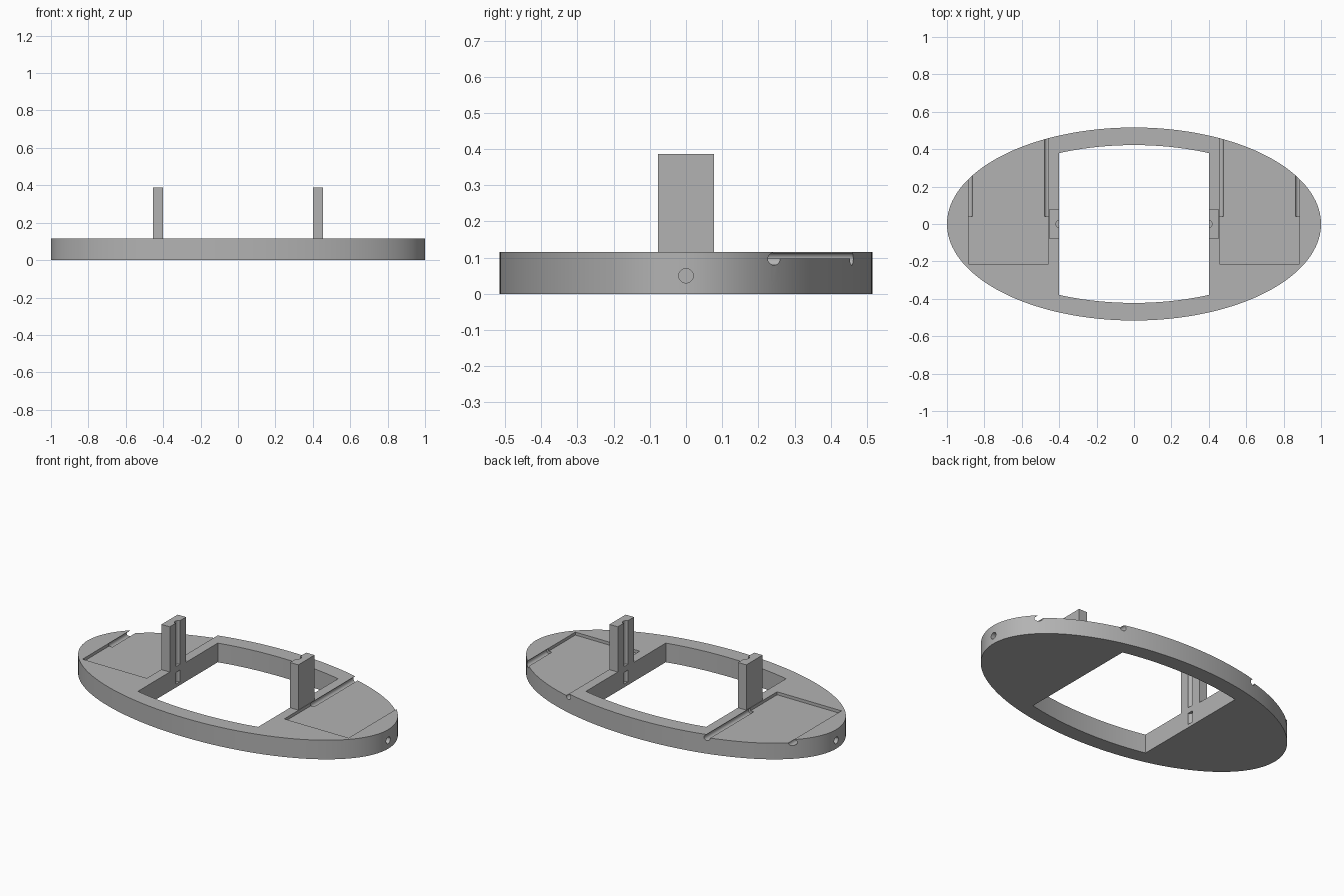
import bpy, bmesh, math
from mathutils import Matrix

if "Cube" in bpy.data.objects:
    bpy.data.objects.remove(bpy.data.objects["Cube"], do_unlink=True)

TOP = 0.115          # deck height
FLOOR = 0.097        # recess floor height
HALF_X, HALF_Y = 1.0, 0.516

grey = bpy.data.materials.new("plain grey")
grey.use_nodes = True
colour = (0.45, 0.45, 0.45, 1)
grey.diffuse_color = colour
grey.node_tree.nodes["Principled BSDF"].inputs["Base Color"].default_value = colour


def make(name, bm):
    bmesh.ops.recalc_face_normals(bm, faces=bm.faces)
    mesh = bpy.data.meshes.new(name)
    bm.to_mesh(mesh)
    bm.free()
    mesh.materials.append(grey)
    obj = bpy.data.objects.new(name, mesh)
    bpy.context.collection.objects.link(obj)
    return obj


def prism(name, outline, z0, z1):
    bm = bmesh.new()
    face = bm.faces.new([bm.verts.new((x, y, z0)) for x, y in outline])
    ext = bmesh.ops.extrude_face_region(bm, geom=[face])
    moved = [v for v in ext["geom"] if isinstance(v, bmesh.types.BMVert)]
    bmesh.ops.translate(bm, verts=moved, vec=(0, 0, z1 - z0))
    return make(name, bm)


def box(name, x0, x1, y0, y1, z0, z1):
    return prism(name, [(x0, y0), (x1, y0), (x1, y1), (x0, y1)], z0, z1)


def rod(name, centre, radius, length, axis):
    bm = bmesh.new()
    turn = Matrix.Rotation(math.pi / 2, 4, "Y" if axis == "X" else "X")
    bmesh.ops.create_cone(bm, cap_ends=True, segments=32, radius1=radius,
                          radius2=radius, depth=length,
                          matrix=Matrix.Translation(centre) @ turn)
    return make(name, bm)


def ellipse(a, b, start, end, n):
    angles = [start + (end - start) * i / n for i in range(n)]
    return [(a * math.cos(t), b * math.sin(t)) for t in angles]


def rounded_slot(name, side, z0, z1):
    # wire slot with a rounded back, cut into an inner wall
    arc = [(0.403 + 0.014 * math.cos(t), 0.02 * math.sin(t))
           for t in [math.pi * (i / 12 - 0.5) for i in range(13)]]
    outline = [(0.38, -0.02)] + arc + [(0.38, 0.02)]
    return prism(name, [(side * x, y) for x, y in outline], z0, z1)


def cut(obj, cutter):
    mod = obj.modifiers.new("cut", "BOOLEAN")
    mod.operation = "DIFFERENCE"
    mod.solver = "EXACT"
    mod.object = cutter
    bpy.context.view_layer.objects.active = obj
    bpy.ops.object.modifier_apply(modifier=mod.name)
    bpy.data.objects.remove(cutter, do_unlink=True)


# oval base plate
base = prism("base_plate", ellipse(HALF_X, HALF_Y, 0, 2 * math.pi, 160), 0, TOP)

# central opening: straight sides, curved front and back
xs = [-0.4 + 0.8 * i / 24 for i in range(25)]
bow = [(x, 0.422 * math.sqrt(1 - (x / 0.91) ** 2)) for x in xs]
opening = bow + [(x, -y) for x, y in reversed(bow)]
cut(base, prism("opening_cutter", opening, -0.1, 0.3))

for side in (1, -1):
    # shallow recess, open at the rear rim
    x0, x1 = sorted((side * 0.457, side * 0.885))
    cut(base, box("recess_cutter", x0, x1, -0.213, 0.7, FLOOR, 0.2))
    # round channels along both edges of the recess
    for x in (0.461, 0.881):
        cut(base, rod("channel_cutter", (side * x, 0.37, 0.0965), 0.0175, 0.66, "Y"))
    # blind hole in the end of the rim
    cut(base, rod("hole_cutter", (side * HALF_X, 0, 0.05), 0.02, 0.1, "X"))
    # slot in the opening wall
    cut(base, rounded_slot("wall_slot_cutter", side, 0.02, 0.09))

    # upright post with a slot in its inner face
    x0, x1 = sorted((side * 0.4, side * 0.455))
    post = box("left_post" if side > 0 else "right_post",
               x0, x1, -0.077, 0.077, TOP, 0.387)
    cut(post, rounded_slot("post_slot_cutter", side, 0.125, 0.5))

# smooth the curved walls, keep the edges crisp
bpy.ops.object.select_all(action="DESELECT")
for obj in bpy.data.objects:
    if obj.name in ("base_plate", "left_post", "right_post"):
        obj.select_set(True)
        bpy.context.view_layer.objects.active = obj
bpy.ops.object.shade_smooth_by_angle(angle=math.radians(30))
